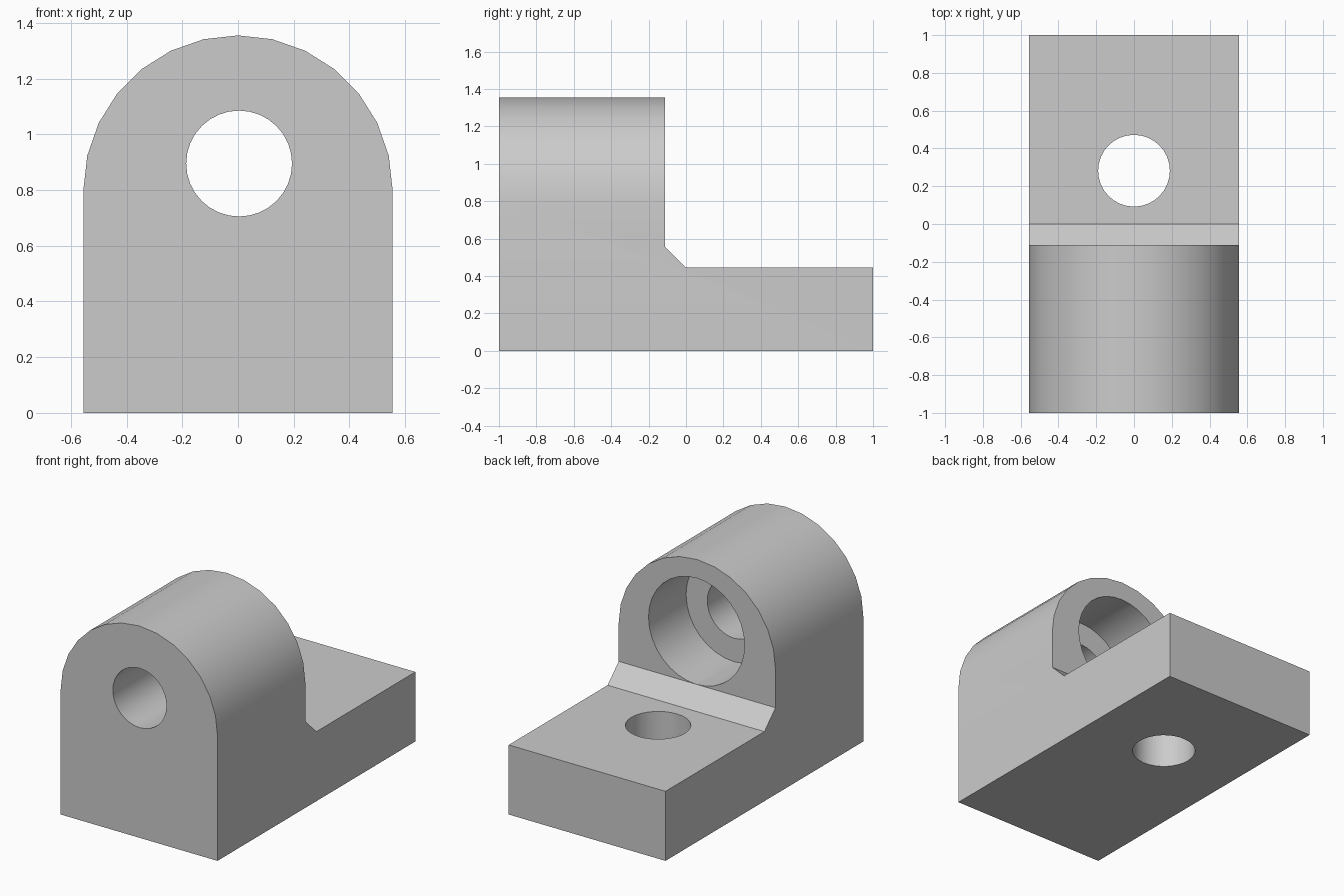
import bpy, bmesh, math
from mathutils import Vector, Matrix

cube = bpy.data.objects.get("Cube")
if cube:
    bpy.data.objects.remove(cube, do_unlink=True)

HALF_WIDTH = 0.555
ARCH_Z = 0.8
BORE_Z = 0.895

grey = bpy.data.materials.new("plain_grey")
grey.use_nodes = True
grey.diffuse_color = (0.6, 0.6, 0.6, 1)
grey.node_tree.nodes["Principled BSDF"].inputs["Base Color"].default_value = (0.6, 0.6, 0.6, 1)


def make_object(name, bm):
    bmesh.ops.recalc_face_normals(bm, faces=bm.faces)
    mesh = bpy.data.meshes.new(name)
    bm.to_mesh(mesh)
    bm.free()
    mesh.materials.append(grey)
    obj = bpy.data.objects.new(name, mesh)
    bpy.context.collection.objects.link(obj)
    return obj


def prism(name, points, sweep):
    """Closed outline extruded along a vector."""
    bm = bmesh.new()
    face = bm.faces.new([bm.verts.new(p) for p in points])
    ext = bmesh.ops.extrude_face_region(bm, geom=[face])
    verts = [v for v in ext["geom"] if isinstance(v, bmesh.types.BMVert)]
    bmesh.ops.translate(bm, verts=verts, vec=Vector(sweep))
    return make_object(name, bm)


def cylinder(name, radius, depth, centre, rotation=Matrix()):
    bm = bmesh.new()
    bmesh.ops.create_cone(bm, cap_ends=True, segments=32, radius1=radius, radius2=radius,
                          depth=depth, matrix=Matrix.Translation(centre) @ rotation)
    return make_object(name, bm)


def boolean(obj, tool, operation):
    mod = obj.modifiers.new(tool.name, "BOOLEAN")
    mod.operation = operation
    mod.solver = "EXACT"
    mod.object = tool
    bpy.context.view_layer.objects.active = obj
    bpy.ops.object.modifier_apply(modifier=mod.name)
    bpy.data.objects.remove(tool, do_unlink=True)


# L-shaped side profile with the chamfer in the inner corner
side = [(-1, 0), (1, 0), (1, 0.445), (0, 0.445), (-0.112, 0.555), (-0.112, 1.5), (-1, 1.5)]
bracket = prism("bracket_body", [(-0.8, y, z) for y, z in side], (1.6, 0, 0))

# Round-topped front outline trims the width and the crown
SEGMENTS = 14
arch = [(HALF_WIDTH, -2, -0.2)]
for i in range(SEGMENTS + 1):
    a = math.pi * i / SEGMENTS
    arch.append((HALF_WIDTH * math.cos(a), -2, ARCH_Z + HALF_WIDTH * math.sin(a)))
arch.append((-HALF_WIDTH, -2, -0.2))
boolean(bracket, prism("arch_outline", arch, (0, 4, 0)), "INTERSECT")

# Through bore, wider counterbore from the back, and the mounting hole
along_y = Matrix.Rotation(math.pi / 2, 4, "X")
boolean(bracket, cylinder("through_bore", 0.19, 1.6, (0.004, -0.6, BORE_Z), along_y), "DIFFERENCE")
boolean(bracket, cylinder("counterbore", 0.34, 0.76, (0.004, -0.112, BORE_Z), along_y), "DIFFERENCE")
boolean(bracket, cylinder("mounting_hole", 0.19, 1.2, (0, 0.282, 0.2)), "DIFFERENCE")

# Smooth curved walls, sharp edges elsewhere
bpy.ops.object.select_all(action="DESELECT")
bracket.select_set(True)
bpy.context.view_layer.objects.active = bracket
bpy.ops.object.shade_smooth_by_angle(angle=math.radians(30))
